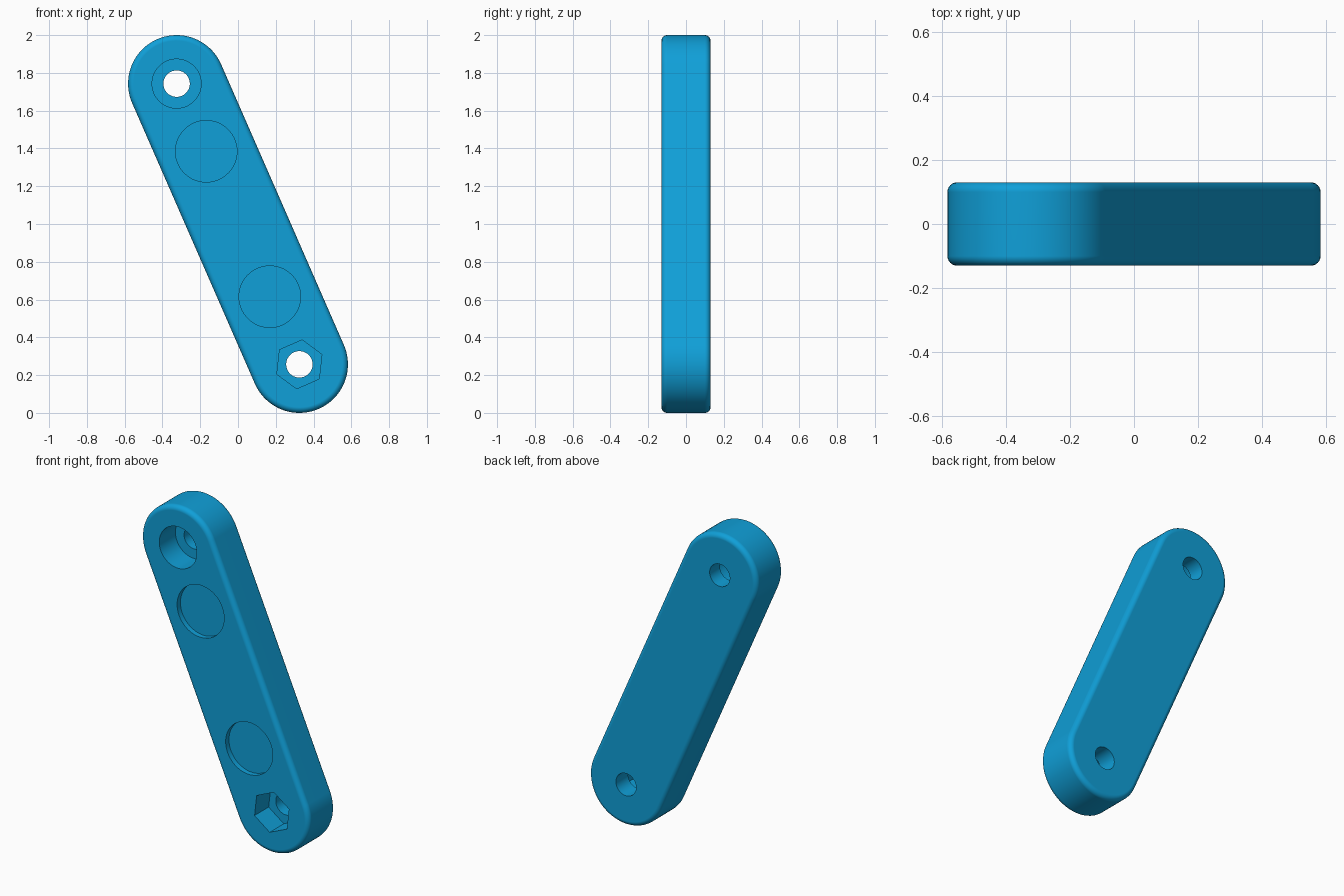
import bpy, bmesh, math

if "Cube" in bpy.data.objects:
    bpy.data.objects.remove(bpy.data.objects["Cube"])

# main dimensions
R, HALF_T, ROUND = 0.257, 0.13, 0.03      # end radius, half thickness, edge rounding
CX, CZ = 0.325, 0.743                     # end centres, measured from the middle (0, 1)
LEN = math.hypot(CX, CZ)
AX = (-CX / LEN, CZ / LEN)                # direction along the bar
ANG = math.atan2(AX[1], AX[0])

blue = bpy.data.materials.new("bright blue")
blue.diffuse_color = (0.005, 0.35, 0.69, 1)
blue.use_nodes = True
blue.node_tree.nodes["Principled BSDF"].inputs["Base Color"].default_value = blue.diffuse_color


def at(d):
    """Point on the bar's centre line, d from the middle."""
    return AX[0] * d, 1 + AX[1] * d


def loft(name, rings):
    """Solid through equal-sized rings of points, closed at both ends."""
    bm = bmesh.new()
    loops = [[bm.verts.new(p) for p in ring] for ring in rings]
    n = len(loops[0])
    for a, b in zip(loops, loops[1:]):
        for i in range(n):
            j = (i + 1) % n
            bm.faces.new((a[i], a[j], b[j], b[i]))
    bm.faces.new(loops[0])
    bm.faces.new(loops[-1])
    bmesh.ops.recalc_face_normals(bm, faces=bm.faces)
    mesh = bpy.data.meshes.new(name)
    bm.to_mesh(mesh)
    bm.free()
    mesh.materials.append(blue)
    obj = bpy.data.objects.new(name, mesh)
    bpy.context.collection.objects.link(obj)
    return obj


def pill(r, y, segs=40):
    """Outline of the bar with end radius r at depth y."""
    pts = []
    for sign, start in ((1, ANG - math.pi / 2), (-1, ANG + math.pi / 2)):
        x, z = at(sign * LEN)
        for i in range(segs + 1):
            a = start + math.pi * i / segs
            pts.append((x + r * math.cos(a), y, z + r * math.sin(a)))
    return pts


def cutter(name, d, r, y0, y1, sides=64, turn=0.0):
    x, z = at(d)
    angles = [ANG + turn + 2 * math.pi * i / sides for i in range(sides)]
    return loft(name, [[(x + r * math.cos(a), y, z + r * math.sin(a)) for a in angles]
                       for y in (y0, y1)])


# bar with rounded front and back edges
steps = [math.pi / 2 * i / 6 for i in range(7)]
profile = [(R - ROUND + ROUND * math.sin(t), -HALF_T + ROUND - ROUND * math.cos(t)) for t in steps]
profile += [(r, -y) for r, y in reversed(profile)]
bar = loft("link_bar", [pill(r, y) for r, y in profile])

# recesses in the front face, then the through holes
F = -HALF_T
cutters = [
    cutter("screw_head_recess", LEN, 0.13, F - 0.1, F + 0.16),
    cutter("hex_nut_recess", -LEN, 0.13, F - 0.1, F + 0.14, 6, math.pi / 6),
    cutter("upper_round_pocket", 0.42, 0.163, F - 0.1, F + 0.033),
    cutter("lower_round_pocket", -0.42, 0.163, F - 0.1, F + 0.033),
    cutter("upper_bolt_hole", LEN, 0.07, -0.3, 0.3, 48),
    cutter("lower_bolt_hole", -LEN, 0.07, -0.3, 0.3, 48),
]
bpy.context.view_layer.objects.active = bar
bar.select_set(True)
for c in cutters:
    c.hide_render = True
    mod = bar.modifiers.new(c.name, 'BOOLEAN')
    mod.operation = 'DIFFERENCE'
    mod.solver = 'EXACT'
    mod.object = c
    bpy.ops.object.modifier_apply(modifier=mod.name)
for c in cutters:
    bpy.data.objects.remove(c)

# smooth curves, crisp recess edges, flat large faces
bpy.ops.object.shade_smooth_by_angle(angle=math.radians(30))
weighted = bar.modifiers.new("flat_faces", 'WEIGHTED_NORMAL')
weighted.keep_sharp = True
